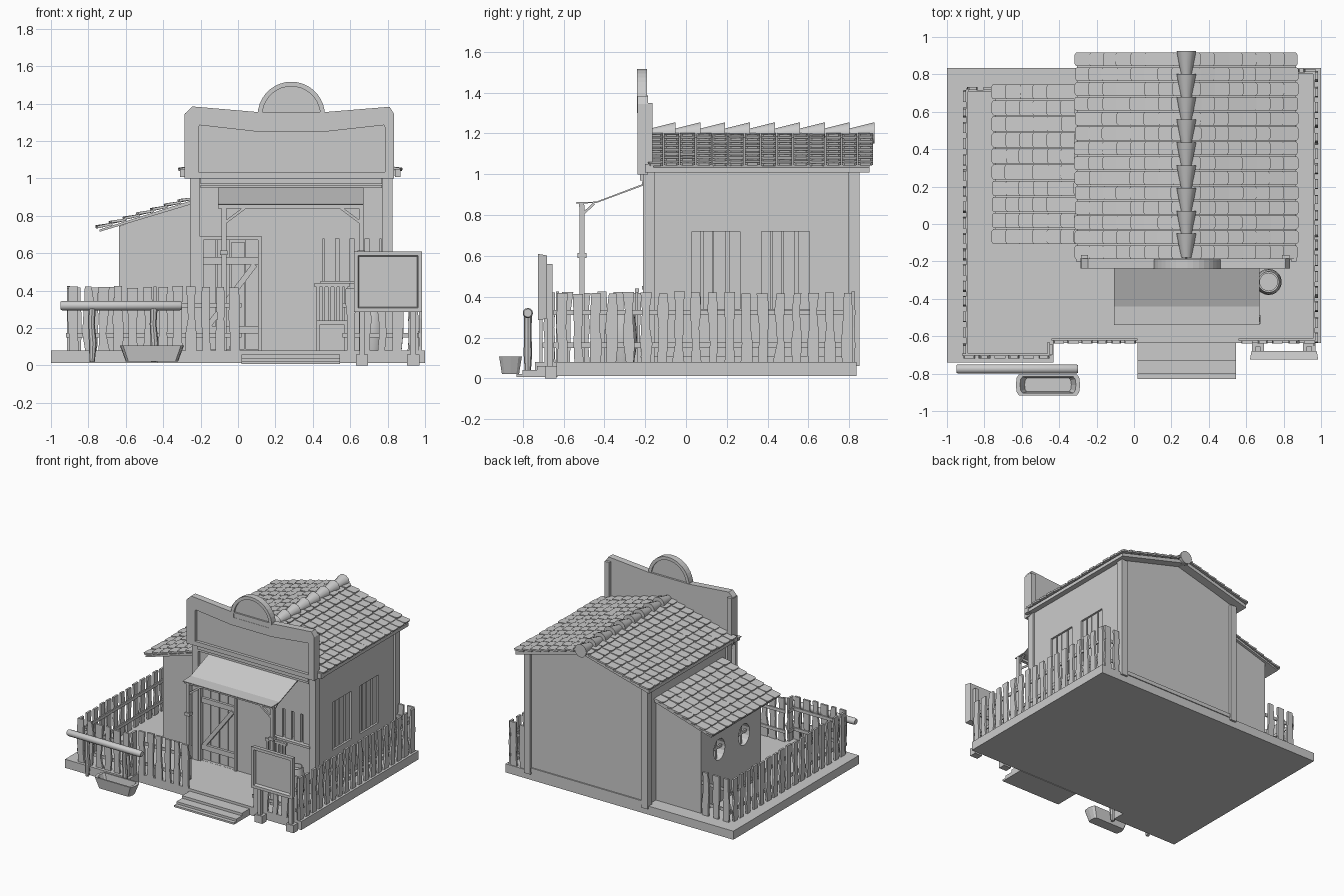
import bpy, bmesh, random
from math import cos, sin, pi
from mathutils import Vector as V

if "Cube" in bpy.data.objects:
    bpy.data.objects.remove(bpy.data.objects["Cube"])
random.seed(4)

def finish(name, bm, smooth=False):
    bmesh.ops.recalc_face_normals(bm, faces=bm.faces[:])
    me = bpy.data.meshes.new(name)
    bm.to_mesh(me)
    bm.free()
    ob = bpy.data.objects.new(name, me)
    bpy.context.collection.objects.link(ob)
    if smooth:
        bpy.ops.object.select_all(action='DESELECT')
        ob.select_set(True)
        bpy.context.view_layer.objects.active = ob
        bpy.ops.object.shade_smooth_by_angle(angle=0.7)
    return ob

def add_loft(bm, rings, closed=False):
    vs = [[bm.verts.new(p) for p in r] for r in rings]
    n = len(vs[0])
    pairs = list(zip(vs, vs[1:])) + ([(vs[-1], vs[0])] if closed else [])
    for a, b in pairs:
        for i in range(n):
            bm.faces.new((a[i], a[(i+1) % n], b[(i+1) % n], b[i]))
    if not closed:
        bm.faces.new(vs[0])
        bm.faces.new(vs[-1])

def loft(name, rings, smooth=False, closed=False):
    bm = bmesh.new()
    add_loft(bm, rings, closed)
    return finish(name, bm, smooth)

def at(axis, p, d):
    return {'x': (d, p[0], p[1]), 'y': (p[0], d, p[1]), 'z': (p[0], p[1], d)}[axis]

def prism(name, pts, axis, a, b):
    return loft(name, [[at(axis, p, d) for p in pts] for d in (a, b)])

def add_box(bm, x0, x1, y0, y1, z0, z1):
    add_loft(bm, [[(x0, y0, z), (x1, y0, z), (x1, y1, z), (x0, y1, z)] for z in (z0, z1)])

def boxes(name, *specs):
    bm = bmesh.new()
    for s in specs:
        add_box(bm, *s)
    return finish(name, bm)

def beam(name, p, q, w):
    p, q = V(p), V(q)
    d = (q-p).normalized()
    s = d.cross(V((0, 0, 1)) if abs(d.z) < .9 else V((0, 1, 0))).normalized()*w/2
    t = d.cross(s)
    return loft(name, [[c+s+t, c-s+t, c-s-t, c+s-t] for c in (p, q)])

def circle(axis, cx, cy, r, d, n=16, ry=None):
    return [at(axis, (cx+r*cos(2*pi*i/n), cy+(ry or r)*sin(2*pi*i/n)), d) for i in range(n)]

def cut(target, cutter):
    cutter.hide_render = True
    m = target.modifiers.new('opening', 'BOOLEAN')
    m.operation, m.solver, m.object = 'DIFFERENCE', 'EXACT', cutter
    bpy.context.view_layer.objects.active = target
    bpy.ops.object.modifier_apply(modifier=m.name)
    bpy.data.objects.remove(cutter)

# platform and front steps
prism('platform', [(-1, -.74), (-.43, -.74), (-.43, -.635), (1, -.635), (1, .835), (-1, .835)], 'z', .012, .08)
boxes('front_steps', (.02, .545, -.83, -.63, .008, .022), (.02, .545, -.80, -.63, .022, .04),
      (.02, .545, -.73, -.63, .04, .06))

# main house and side extension, with window and door recesses
house = prism('house_walls', [(-.24, .08), (.81, .08), (.81, 1.02), (.285, 1.18), (-.24, 1.02)], 'y', -.19, .832)
side = prism('side_room', [(-.636, .08), (-.23, .08), (-.23, .875), (-.636, .745)], 'y', -.03, .72)
cut(house, boxes('cutter', (-.195, .12, -.3, -.14, .081, .68)))
cut(house, boxes('cutter', (.455, .765, -.3, -.14, .45, .68)))
for y in (.03, .37):
    cut(house, boxes('cutter', (.75, .9, y, y+.235, .34, .72)))
    boxes('side_window_planks', *[(.76, .795, y+a, y+b, .34, .72)
          for a, b in ((0, .043), (.055, .1), (.105, .165), (.18, .235))])
for y in (.18, .49):
    cut(side, loft('cutter', [circle('x', y, .5, .07, d, 16, .085) for d in (-.7, -.56)]))
    boxes('round_window_bars', (-.61, -.595, y-.01, y+.01, .42, .58), (-.61, -.595, y-.07, y+.07, .49, .51))
boxes('front_window_bars', *[(x, x+.06, -.185, -.165, .45, .68) for x in (.46, .54, .62, .70)])
boxes('front_window_sill', (.44, .78, -.215, -.185, .435, .452))

# door: planks, ledges and brace
boxes('door_planks', *[(x, x+.07, -.175, -.155, .085, z) for x, z in ((-.19, .67), (-.113, .68), (-.036, .66), (.041, .68))])
boxes('door_ledges', (-.19, .115, -.195, -.175, .17, .21), (-.19, .115, -.195, -.175, .54, .58))
beam('door_brace', (-.16, -.185, .21), (.09, -.185, .54), .03)
boxes('door_frame', (-.205, -.185, -.205, -.17, .08, .69), (.108, .128, -.205, -.17, .08, .69),
      (-.205, .128, -.205, -.17, .67, .69))

# corner posts, wall plates
for x in (-.257, .772):
    for y in (-.21, .795):
        boxes('corner_post', (x, x+.055, y, y+.055, .06, 1.02))
boxes('front_beam', (-.20, .77, -.215, -.18, .95, .965), (-.20, .77, -.225, -.18, .97, 1.0))
boxes('base_boards', (-.24, .81, .83, .842, .08, .11), (.805, .818, -.19, .83, .08, .11))

# roof decks
prism('main_roof_deck', [(-.305, 1.008), (-.305, 1.034), (.28, 1.192), (.865, 1.034), (.865, 1.008), (.28, 1.165)],
      'y', -.19, .90)
prism('side_roof_deck', [(-.74, .715), (-.74, .727), (-.24, .885), (-.24, .865)], 'y', -.1, .74)
boxes('eave_ends', (-.31, -.28, -.2, -.16, 1.008, 1.05), (.84, .87, -.2, -.16, 1.008, 1.05))

def tiles(name, low, high, y0, y1, rows, cols):
    bm = bmesh.new()
    a, b = V((low[0], 0, low[1])), V((high[0], 0, high[1]))
    d = b-a
    n = V((-d.z, 0, d.x)).normalized()
    n = n if n.z > 0 else -n
    w = (y1-y0)/cols
    for i in range(rows):
        for j in range(cols):
            s0, s1 = (i+random.uniform(-.05, .05))/rows, min(1, (i+1.15)/rows)
            sm, l, r = s0+.12/rows, y0+j*w+.003, y0+(j+1)*w-.003
            up = random.uniform(.008, .013)
            plan = [(sm, l), (s0, l+.012), (s0, r-.012), (sm, r), (s1, r), (s1, l)]
            rings = []
            for th in (0, .013):
                rings.append([a+d*s+n*(th+(up if s < s1 else 0))+V((0, y, 0)) for s, y in plan])
            add_loft(bm, rings)
    return finish(name, bm)

tiles('main_tiles_left', (-.312, 1.032), (.28, 1.192), -.19, .92, 8, 14)
tiles('main_tiles_right', (.872, 1.032), (.28, 1.192), -.19, .92, 8, 14)
tiles('side_tiles', (-.755, .724), (-.24, .886), -.11, .75, 7, 10)

# ridge tiles, wide end towards the back
for i in range(9):
    y = -.18+i*.122
    loft('ridge_tile', [circle('y', .28, 1.195, .028, y, 12), circle('y', .28, 1.203, .052, y+.128, 12)], True)

# false front with raised frame and arch
outer = [(-.285, 1.0), (.835, 1.0), (.835, 1.345), (.81, 1.383), (.465, 1.355), (.105, 1.355), (-.245, 1.385), (-.285, 1.345)]
inner = [(-.21, 1.035), (.785, 1.035), (.785, 1.275), (.78, 1.285), (.465, 1.25), (.105, 1.25), (-.205, 1.285), (-.21, 1.275)]
prism('false_front_panel', outer, 'y', -.215, -.185)
loft('false_front_frame', [[at('y', p, d) for p in ring] for ring, d in
     ((outer, -.238), (outer, -.21), (inner, -.21), (inner, -.238))], closed=True)
boxes('false_front_ends', (-.283, -.245, -.236, -.165, 1.01, 1.35), (.79, .832, -.236, -.165, 1.01, 1.35))
def arch(r, z0):
    return [(.285-r, z0)]+[(.285-r*cos(pi*i/18), 1.337+r*sin(pi*i/18)) for i in range(19)]+[(.285+r, z0)]
prism('arch_panel', arch(.17, 1.305), 'y', -.225, -.2)
loft('arch_frame', [[at('y', p, d) for p in arch(r, z)] for r, z, d in
     ((.18, 1.3, -.24), (.18, 1.3, -.19), (.155, 1.315, -.19), (.155, 1.315, -.24))], closed=True)

# awning with posts and braces
prism('awning_cloth', [(-.2, .957), (-.44, .866), (-.54, .863), (-.54, .857), (-.44, .859), (-.2, .948)], 'x', -.108, .672)
boxes('awning_beam', (-.108, .672, -.525, -.5, .84, .858))
for x, s in ((-.075, 1), (.66, -1)):
    boxes('awning_post', (x-.013, x+.013, -.523, -.497, .08, .85), (x-.02, x+.02, -.532, -.488, .59, .615))
    beam('awning_brace', (x, -.51, .76), (x+s*.12, -.51, .85), .015)
    beam('awning_side_brace', (x, -.51, .80), (x, -.45, .858), .012)

# fences: wobbly pickets on two rails
def fence(p, q):
    p, q = V((*p, 0)), V((*q, 0))
    d = q-p
    u = d.normalized()
    n = V((-u.y, u.x, 0))*.008
    count = max(1, round(d.length/.083))
    bm = bmesh.new()
    for i in range(count):
        c = p+d*(i+.5)/count
        rows = []
        for z in (.08, .17, .25, .33, .42+random.uniform(-.006, .006)):
            h, o = .025+random.uniform(-.007, .005), random.uniform(-.005, .005)
            rows.append((c+u*(o-h)+V((0, 0, z)), c+u*(o+h)+V((0, 0, z))))
        add_loft(bm, [[a-n, b-n, b+n, a+n] for a, b in rows])
    for z in (.15, .31):
        add_loft(bm, [[c+n+V((0, 0, z)), c+n*2.2+V((0, 0, z)), c+n*2.2+V((0, 0, z+.025)), c+n+V((0, 0, z+.025))]
                      for c in (p, q)])
    finish('picket_fence', bm)

for p, q in (((.975, -.65), (.975, .83)), ((.98, .82), (.82, .82)), ((-.64, .725), (-.905, .725)),
             ((-.905, .725), (-.905, -.71)), ((-.92, -.71), (-.44, -.71)), ((-.445, -.71), (-.445, -.63)),
             ((-.44, -.63), (.02, -.63)), ((.56, -.63), (.98, -.63))):
    fence(p, q)

# hitching rail
loft('hitching_log', [circle('x', -.775, .32, r, x, 12) for x, r in
     ((-.95, .02), (-.94, .025), (-.31, .025), (-.30, .02))], True)
for x in (-.78, -.45):
    loft('hitching_post', [circle('z', x+o, -.775, r, z, 8) for z, o, r in
         ((.02, 0, .014), (.12, .004, .021), (.22, -.004, .018), (.31, 0, .02))], True)

# water trough, hollow with bowed ends
def plan(hx, hy, z):
    pts = [(1, 0), (.97, .7), (.9, 1), (-.9, 1), (-.97, .7), (-1, 0), (-.97, -.7), (-.9, -1), (.9, -1), (.97, -.7)]
    return [(-.46+a*hx, -.86+b*hy, z) for a, b in pts]
loft('trough', [plan(.14, .042, .022), plan(.172, .056, .108), plan(.15, .044, .108), plan(.125, .036, .04)])

# barrel on the porch
loft('barrel', [circle('z', .72, -.31, r, z, 20) for r, z in
     ((.055, .08), (.066, .14), (.07, .2), (.066, .26), (.056, .32), (.047, .32), (.047, .29))], True)

# slatted chair
boxes('chair', (.42, .585, -.40, -.235, .22, .24), (.41, .595, -.25, -.23, .42, .44),
      *[(x, x+.015, -.248, -.235, .24, .42) for x in (.42, .451, .482, .513, .544, .57)],
      *[(x, x+.018, y, y+.018, .08, .22) for x in (.42, .567) for y in (-.4, -.253)])

# blank notice board
ring = lambda i, y: [(.62+i, y, .285+i), (.985-i, y, .285+i), (.985-i, y, .61-i), (.62+i, y, .61-i)]
loft('board_frame', [ring(0, -.725), ring(.008, -.68), ring(.03, -.69), ring(.022, -.725)], closed=True)
boxes('board_panel', (.63, .975, -.7, -.682, .295, .6))
for x in (.663, .937):
    boxes('board_post', (x-.014, x+.014, -.682, -.655, .03, .56), (x-.033, x+.033, -.69, -.635, 0, .06))
